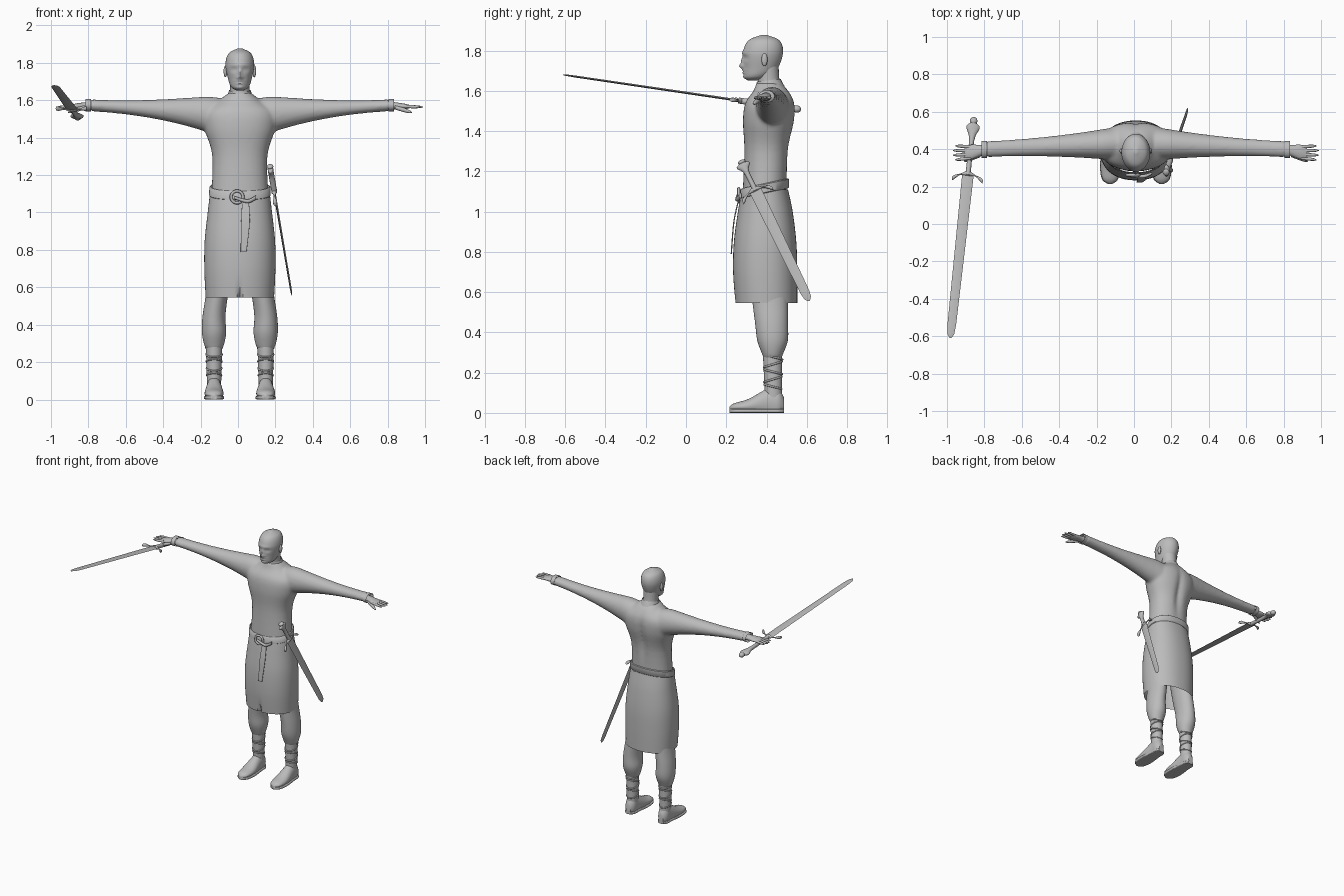
import bpy, bmesh
from math import sin, cos, tau, exp, copysign, sqrt, pi
from mathutils import Matrix, Vector

cube = bpy.data.objects.get("Cube")
if cube:
    bpy.data.objects.remove(cube, do_unlink=True)

grey = (0.5, 0.5, 0.5, 1)
material = bpy.data.materials.new("plain grey")
material.use_nodes = True
material.diffuse_color = grey
material.node_tree.nodes["Principled BSDF"].inputs["Base Color"].default_value = grey

middle = Matrix.Translation((0.01, 0, 0))
both_sides = {"left": middle, "right": middle @ Matrix.Scale(-1, 4, (1, 0, 0))}


def refine(stations, steps):
    """Catmull-Rom refinement of a list of stations."""
    refined = []
    last = len(stations) - 1
    for index in range(last):
        near = [stations[min(max(index + k, 0), last)] for k in (-1, 0, 1, 2)]
        for step in range(steps):
            t = step / steps
            refined.append([b + t / 2 * (c - a + t * (2*a - 5*b + 4*c - d + t * (3*(b - c) + d - a)))
                            for a, b, c, d in zip(*near)])
    return refined + [stations[last]]


def loft(bm, axis, stations, matrix=middle, sides=24, steps=5, power=1, cap=True,
         bumps=(), floor=None, shear=0):
    """Skin ellipses (position, centre a, centre b, radius a, radius b) along an axis."""
    rings = []
    for position, centre_a, centre_b, radius_a, radius_b in refine(stations, steps):
        ring = []
        for k in range(sides):
            c, s = cos(tau * k / sides), sin(tau * k / sides)
            a = centre_a + radius_a * copysign(abs(c) ** power, c)
            b = centre_b + radius_b * copysign(abs(s) ** power, s)
            point = Vector({"x": (position, a, b), "y": (a, position, b), "z": (a, b, position)}[axis])
            # Bumps push the front (face -1) or the back (face 1) outwards
            for face, x, z, width, height, push in bumps:
                if s * face > 0:
                    falloff = exp(-((point.x - x) / width) ** 2 - ((point.z - z) / height) ** 2)
                    point.y += face * push * falloff * min(1, abs(s) * 2)
            point.z += shear * (point.y - 0.39)
            if floor is not None:
                point.z = max(point.z, floor)
            ring.append(bm.verts.new(matrix @ point))
        rings.append(ring)
    for lower, upper in zip(rings, rings[1:]):
        for k in range(sides):
            n = (k + 1) % sides
            bm.faces.new((lower[k], lower[n], upper[n], upper[k]))
    if cap:
        bm.faces.new(rings[0])
        bm.faces.new(rings[-1])


def outline(*levels):
    """Turn (height, half width, front, back) into stations."""
    return [(z, 0, (front + back) / 2, width, (back - front) / 2) for z, width, front, back in levels]


def limb(bm, start, end, radius, matrix):
    """A finger running along x with a rounded tip."""
    for_tip = [step / 8 for step in range(9)]
    points = [(Vector(start).lerp(Vector(end), t), radius * sqrt(1.02 - t ** 4)) for t in for_tip]
    loft(bm, "x", [(*point, r, r) for point, r in points], matrix, sides=10, steps=1)


def finish(name, bm):
    bmesh.ops.recalc_face_normals(bm, faces=bm.faces)
    mesh = bpy.data.meshes.new(name)
    bm.to_mesh(mesh)
    bm.free()
    mesh.materials.append(material)
    part = bpy.data.objects.new(name, mesh)
    bpy.context.collection.objects.link(part)
    bpy.ops.object.select_all(action="DESELECT")
    part.select_set(True)
    bpy.context.view_layer.objects.active = part
    bpy.ops.object.shade_smooth_by_angle(angle=0.8)
    return part


def lofted(name, axis, stations, *args, **options):
    bm = bmesh.new()
    loft(bm, axis, stations, *args, **options)
    return finish(name, bm)


def ball(name, matrix, centre, radii):
    bm = bmesh.new()
    bmesh.ops.create_uvsphere(bm, u_segments=20, v_segments=12, radius=1,
                              matrix=matrix @ Matrix.LocRotScale(Vector(centre), None, Vector(radii)))
    finish(name, bm)


def hoop(name, centre, radius, thickness, tilt, stretch=1):
    bpy.ops.mesh.primitive_torus_add(location=centre, rotation=(tilt, 0, 0), major_radius=radius,
                                     minor_radius=thickness, major_segments=28, minor_segments=8)
    torus = bpy.context.object
    torus.name = name
    torus.scale.y = stretch
    torus.data.materials.append(material)
    bpy.ops.object.shade_smooth_by_angle(angle=0.8)


# Tunic top: torso and tapering sleeves fused together
bm = bmesh.new()
spine_groove = (1, 0, 1.38, .025, .16, -.02)
loft(bm, "z", outline((1.06, .155, .28, .5), (1.3, .147, .29, .51), (1.45, .19, .283, .54),
                      (1.54, .19, .295, .54), (1.6, .11, .335, .51), (1.64, .06, .35, .47)),
     sides=48, power=.9, bumps=[spine_groove])
for matrix in both_sides.values():
    sleeve = []
    for step in range(11):
        t = step / 10
        taper = (1 - t) ** 2
        sleeve.append((.1 + .7 * t, .43 - .03 * t, 1.5 + .073 * sqrt(t), .043 + .047 * taper, .032 + .08 * taper))
    loft(bm, "x", sleeve, matrix)
tunic = finish("tunic_top", bm)
fuse = tunic.modifiers.new("fuse", "REMESH")
fuse.mode = "VOXEL"
fuse.voxel_size = 0.009
fuse.use_smooth_shade = True
soften = tunic.modifiers.new("soften", "SMOOTH")
soften.iterations = 8

# Neck and collar
lofted("neck", "z", outline((1.57, .06, .355, .485), (1.65, .052, .357, .465), (1.73, .055, .35, .46)))
lofted("collar", "z", outline((1.61, .07, .345, .49), (1.65, .058, .352, .47)), cap=False, shear=.12)

# Head with brow, nose, lips, chin, eyes and cheeks
face = [(-1, 0, 1.79, .05, .01, .004), (-1, 0, 1.722, .011, .012, .02), (-1, 0, 1.745, .01, .02, .01),
        (-1, 0, 1.704, .024, .006, .007), (-1, 0, 1.69, .02, .006, .007), (-1, 0, 1.667, .02, .012, .006)]
for side in (1, -1):
    face += [(-1, side * .031, 1.764, .017, .011, -.01), (-1, side * .031, 1.763, .009, .005, .006),
             (-1, side * .015, 1.72, .007, .007, .006)]
lofted("head", "z", outline((1.652, .018, .308, .36), (1.67, .046, .29, .41), (1.71, .062, .287, .455),
                            (1.79, .077, .283, .482), (1.85, .06, .31, .465), (1.878, .01, .375, .4)),
       sides=72, steps=10, bumps=face)

shoe = [(.215, 0, .02, .01, .01), (.24, 0, .028, .04, .02), (.31, 0, .033, .051, .036),
        (.41, 0, .05, .041, .073), (.46, 0, .05, .038, .072), (.487, 0, .04, .02, .035)]
for side, matrix in both_sides.items():
    ball(side + "_ear", matrix, (.077, .39, 1.755), (.01, .015, .032))

    # Cuff and open hand
    lofted(side + "_cuff", "x", [(.795, .398, 1.573, .045, .034), (.825, .398, 1.573, .046, .034)],
           matrix, cap=False)
    bm = bmesh.new()
    loft(bm, "x", [(.79, .397, 1.57, .027, .022), (.83, .393, 1.57, .029, .019),
                   (.88, .385, 1.567, .039, .015), (.915, .381, 1.566, .03, .007)], matrix)
    for finger in range(4):
        reach = .985 - .012 * abs(finger - 1.5)
        limb(bm, (.885, .352 + finger * .02, 1.567), (reach, .343 + finger * .025, 1.564), .009, matrix)
    limb(bm, (.83, .37, 1.562), (.92, .335, 1.535), .012, matrix)
    finish(side + "_hand", bm)

    # Breeches gathered under the knee, shin and crossed straps
    leg = matrix @ Matrix.Translation((.138, 0, 0))
    lofted(side + "_breeches", "z", [(.27, 0, .43, .04, .042), (.295, 0, .43, .053, .053),
                                     (.36, 0, .43, .065, .076), (.45, 0, .425, .061, .082),
                                     (.6, -.02, .415, .06, .09), (.9, -.05, .4, .07, .1)], leg, sides=32)
    lofted(side + "_shin", "z", [(.05, 0, .435, .037, .042), (.3, 0, .43, .044, .048)], leg)
    for strap in range(5):
        hoop(side + "_leg_strap", leg @ Vector((0, .432, .13 + strap * .037)), .039 + strap * .001,
             .005, (-.25, .3)[strap % 2], stretch=1.13)

    # Shoe and its flat sole
    lofted(side + "_shoe", "y", shoe, leg, floor=.012)
    lofted(side + "_sole", "y", [(y, 0, .01, width + .003, .01) for y, _, _, width, _ in shoe], leg, power=.4)

# Skirt with a small parted hem at the front
parting = (-1, 0, .53, .009, .07, -.025)
lofted("skirt", "z", outline((.545, .183, .245, .553), (.7, .19, .234, .553), (.85, .188, .238, .548),
                             (1, .172, .258, .53), (1.11, .159, .277, .507)),
       sides=96, steps=8, power=.9, cap=False, bumps=[parting])

# Belt, buckle, hook and hanging strap
lofted("belt", "z", outline((1.09, .16, .274, .506), (1.095, .165, .268, .512), (1.135, .163, .27, .512),
                            (1.14, .157, .276, .506)),
       sides=64, steps=1, power=.9, cap=False, shear=.22)
hoop("buckle_ring", (-.005, .262, 1.083), .032, .008, pi / 2)
lofted("buckle_hook", "x", [(-.03, .258, 1.08, .008, .008), (.04, .255, 1.06, .01, .01),
                            (.085, .27, 1.08, .007, .012)])
lofted("hanging_strap", "z", [(.79, .02, .225, .016, .003), (.95, .03, .238, .023, .003),
                              (1.06, .03, .262, .018, .003)], power=.5)


def sword(name, guard, tip, normal, handle):
    """A straight sword: local y runs from pommel to tip, local z faces the flat."""
    along = Vector(tip) - Vector(guard)
    length = along.length
    along.normalize()
    flat = Vector(normal)
    flat = (flat - along * flat.dot(along)).normalized()
    matrix = Matrix((along.cross(flat), along, flat)).transposed().to_4x4()
    matrix.translation = guard

    lofted(name + "_blade", "y", [(0, 0, 0, .031, .006), (length * .92, 0, 0, .023, .005),
                                  (length * .975, 0, 0, .018, .004), (length, 0, 0, .005, .002)],
           matrix, sides=4, steps=1)
    # Guard swept towards the blade, swelling at its centre and ends
    crossbar = []
    for step in range(-10, 11):
        t = step / 10
        swell = .009 + .005 * cos(t * tau) * sqrt(1.01 - t ** 6)
        crossbar.append((.083 * t, .036 * t * t - .008, 0, swell, swell))
    lofted(name + "_guard", "x", crossbar, matrix, sides=16, steps=1)
    # Grip ending in a flared pommel with a knob
    lofted(name + "_grip", "y", [(-handle * t, 0, 0, width, .015) for t, width in
                                 ((0, .014), (.6, .014), (.82, .036), (.9, .014))], matrix)
    ball(name + "_pommel_knob", matrix, (0, -handle * .93, 0), (.02, handle * .07, .018))


sword("held_sword", (-.888, .262, 1.552), (-.982, -.61, 1.68), (0, 0, 1), handle=.315)
sword("hip_sword", (.195, .345, 1.105), (.288, .612, .557), (1, 0, 0), handle=.17)
